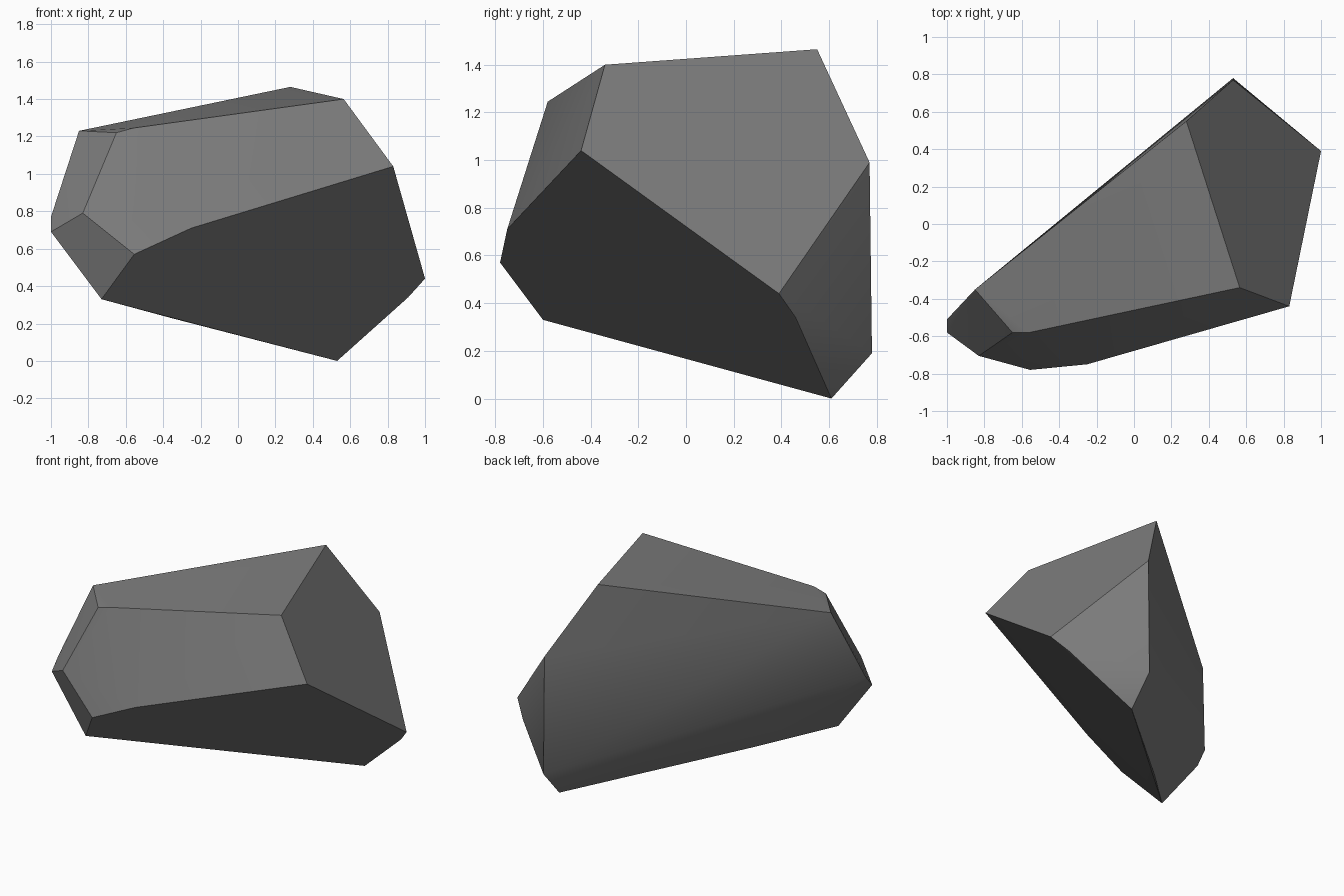
import bpy, bmesh, math

if "Cube" in bpy.data.objects:
    bpy.data.objects.remove(bpy.data.objects["Cube"])

# Corner points of the chiselled boulder, grouped by region
top_ridge = [(0.28, 0.55, 1.465), (0.565, -0.34, 1.40), (-0.56, -0.58, 1.245),
             (-0.65, -0.58, 1.22), (-0.85, -0.35, 1.23)]
left_nose = [(-1.0, -0.51, 0.77), (-1.0, -0.58, 0.69), (-0.83, -0.705, 0.79),
             (-0.76, -0.665, 0.91)]
front_belt = [(0.83, -0.44, 1.04), (-0.25, -0.75, 0.71), (-0.555, -0.78, 0.57)]
right_back = [(1.0, 0.39, 0.44), (0.91, 0.46, 0.34), (0.53, 0.77, 0.99),
              (0.53, 0.78, 0.19)]
underside = [(0.53, 0.61, 0.0), (-0.36, -0.23, 0.23), (-0.73, -0.60, 0.33)]

# Boulder: convex skin over the corners, near-coplanar facets merged
bm = bmesh.new()
for co in top_ridge + left_nose + front_belt + right_back + underside:
    bm.verts.new(co)
hull = bmesh.ops.convex_hull(bm, input=bm.verts[:])
loose = [v for v in bm.verts if not v.link_faces]
bmesh.ops.delete(bm, geom=loose, context='VERTS')
bmesh.ops.dissolve_limit(bm, angle_limit=math.radians(1.5),
                         verts=bm.verts[:], edges=bm.edges[:])
bmesh.ops.recalc_face_normals(bm, faces=bm.faces[:])
mesh = bpy.data.meshes.new("boulder")
bm.to_mesh(mesh)
bm.free()

# Stone colour
stone = bpy.data.materials.new("grey stone")
stone.diffuse_color = (0.2, 0.2, 0.2, 1)
stone.use_nodes = True
stone.node_tree.nodes["Principled BSDF"].inputs["Base Color"].default_value = stone.diffuse_color
mesh.materials.append(stone)

boulder = bpy.data.objects.new("boulder", mesh)
bpy.context.collection.objects.link(boulder)
bpy.context.view_layer.objects.active = boulder
boulder.select_set(True)
bpy.ops.object.shade_smooth_by_angle(angle=math.radians(30))
